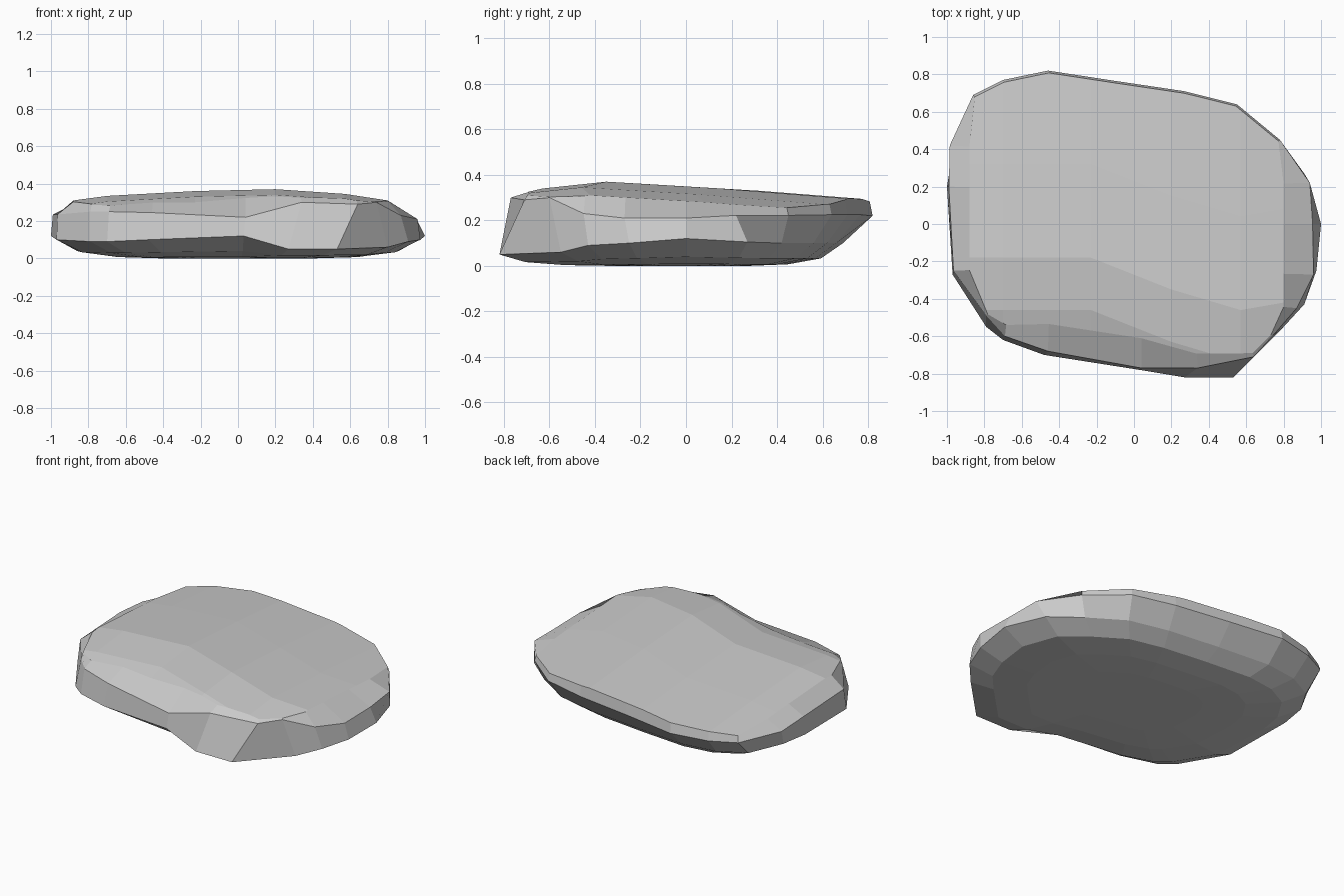
import bpy, bmesh
from mathutils import Vector

if "Cube" in bpy.data.objects:
    bpy.data.objects.remove(bpy.data.objects["Cube"])


def interp(t, pts):
    """Piecewise-linear lookup, clamped at both ends."""
    if t <= pts[0][0]:
        return pts[0][1]
    for (a, va), (b, vb) in zip(pts, pts[1:]):
        if t <= b:
            return va + (vb - va) * (t - a) / (b - a)
    return pts[-1][1]


# Profiles of the upper surface
RIDGE = [(-.7, -.18), (-.23, -.18), (.2, -.35), (.57, -.46), (.8, -.42)]
FRONT = [(-.7, -.54), (-.25, -.53), (.36, -.70), (.65, -.69)]
DROP_X = [(-.88, .06), (-.62, .025), (-.23, .01), (.2, 0), (.57, .025), (.8, .06)]
DROP_Y = [(-.38, .06), (-.28, .03), (0, 0), (.5, .03), (1.2, .085)]


def top_height(x, y):
    return .37 - interp(x, DROP_X) - interp(y - interp(x, RIDGE), DROP_Y)


# Rim of the stone: lower point, upper point, counter-clockwise from the right
RIM = [
    (1.0, 0, .12, .955, 0, .21), (.91, .27, .105, .94, .22, .222),
    (.73, .42, .10, .78, .45, .222), (.51, .56, .10, .55, .64, .225),
    (.25, .62, .10, .27, .71, .225), (-.1, .66, .10, -.1, .765, .225),
    (-.46, .69, .10, -.46, .82, .22), (-.68, .66, .10, -.70, .77, .215),
    (-.85, .57, .10, -.86, .69, .215), (-.97, .38, .12, -.985, .42, .22),
    (-1.0, .2, .12, -.99, .2, .235), (-.97, -.27, .10, -.965, -.25, .235),
    (-.79, -.55, .09, -.79, -.49, .25), (-.70, -.62, .09, -.69, -.60, .25),
    (-.48, -.70, .10, -.46, -.68, .245), (.03, -.78, .12, .04, -.77, .22),
    (.27, -.82, .05, .34, -.77, .30), (.53, -.82, .05, .64, -.71, .29),
    (.8, -.55, .06, .74, -.60, .30), (.91, -.43, .09, .87, -.45, .23),
    (.975, -.25, .10, .96, -.27, .21),
]
lower = [r[:3] for r in RIM]
upper = [r[3:] for r in RIM]


def shoulder(p):
    x = max(-.88, min(.8, p[0] * .99))
    y = max(p[1] * .985, interp(x, FRONT))
    return (x, y, top_height(x, y))


def belly(scale, lift):
    return [(x * scale, y * scale, z * lift) for x, y, z in lower]


# Stack of rings from the flat belly up to the top shoulder
bm = bmesh.new()
rings = [belly(.4, 0), belly(.65, .07), belly(.86, .33), lower, upper,
         [shoulder(p) for p in upper]]
rings = [[bm.verts.new(p) for p in ring] for ring in rings]
n = len(RIM)
for a, b in zip(rings, rings[1:]):
    for i in range(n):
        j = (i + 1) % n
        bm.faces.new((a[i], a[j], b[j], b[i]))
bm.faces.new(rings[0][::-1])
top = [bm.faces.new(rings[-1])]


def slice_top(faces, co, normal):
    geom = list({v for f in faces for v in f.verts}) + \
        list({e for f in faces for e in f.edges}) + list(faces)
    out = bmesh.ops.bisect_plane(bm, geom=geom, dist=1e-4,
                                 plane_co=co, plane_no=normal)
    return [g for g in out["geom"] if isinstance(g, bmesh.types.BMFace)]


def shift_top(faces, sign):
    for v in {v for f in faces for v in f.verts}:
        v.co.y += sign * interp(v.co.x, RIDGE)


# Broad facets of the top, following the bent ridge line
for v in rings[-1]:
    v.co.z = .3
for x in (-.7, -.23, .2, .57):
    top = slice_top(top, Vector((x, 0, 0)), Vector((1, 0, 0)))
shift_top(top, -1)
for y in (-.28, 0, .5):
    top = slice_top(top, Vector((0, y, 0)), Vector((0, 1, 0)))
shift_top(top, 1)
for v in {v for f in top for v in f.verts}:
    v.co.z = top_height(v.co.x, v.co.y)

bmesh.ops.recalc_face_normals(bm, faces=bm.faces[:])
mesh = bpy.data.meshes.new("flat_stone")
bm.to_mesh(mesh)
bm.free()
stone = bpy.data.objects.new("flat_stone", mesh)
bpy.context.collection.objects.link(stone)
